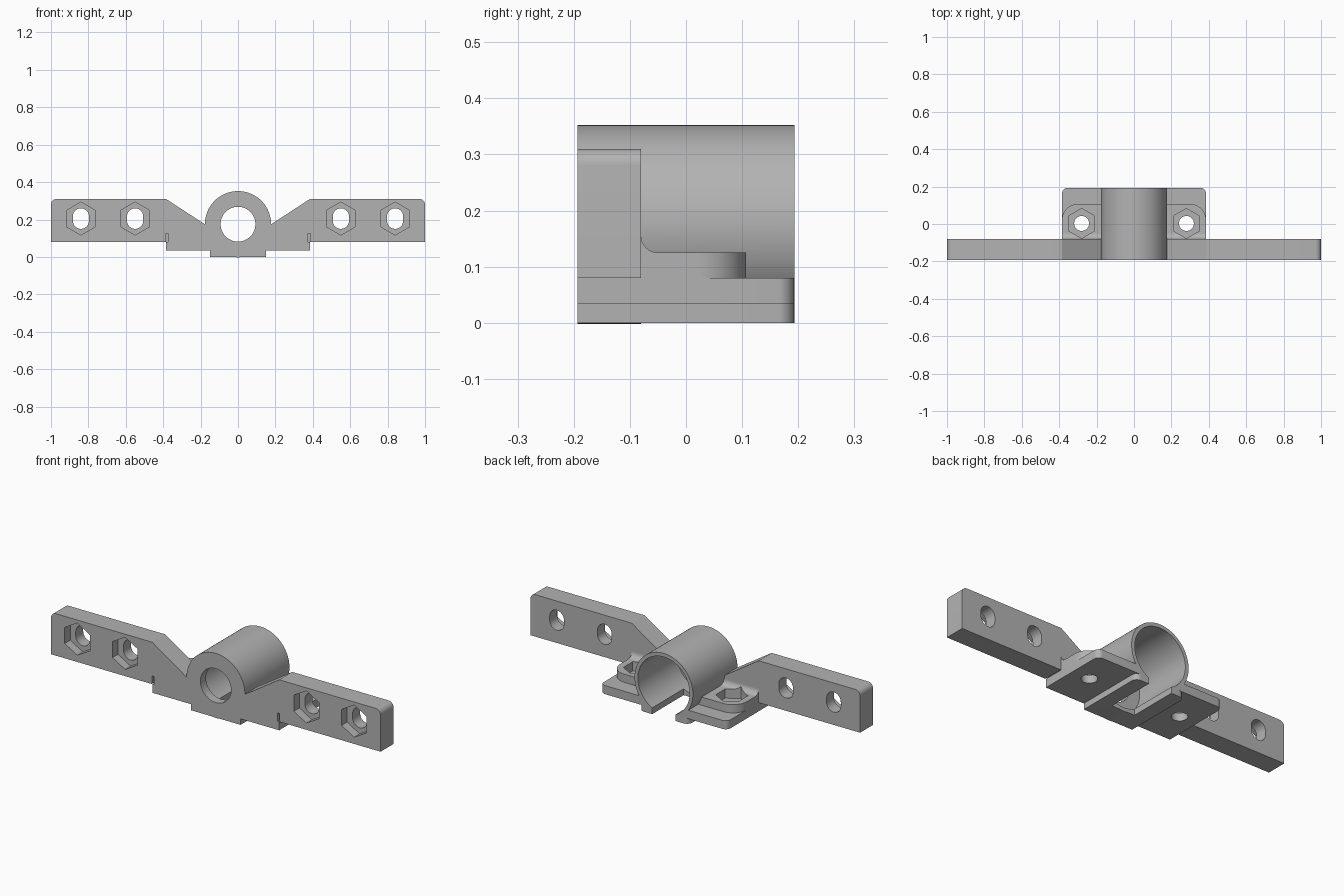
import bpy, bmesh, math
from mathutils import Vector

if "Cube" in bpy.data.objects:
    bpy.data.objects.remove(bpy.data.objects["Cube"], do_unlink=True)

FRONT, WALL, BACK = -0.193, -0.08, 0.193   # main depths
PLATE, DECK, BOSS = 0.033, 0.08, 0.125     # main heights
TUBE_Z, TUBE_R = 0.175, 0.177

grey = bpy.data.materials.new("plain_grey")
grey.use_nodes = True
grey.diffuse_color = (0.45, 0.45, 0.45, 1)
grey.node_tree.nodes["Principled BSDF"].inputs["Base Color"].default_value = (0.45, 0.45, 0.45, 1)


def prism(name, points, axis, lo, hi):
    """Extrude a 2D outline along an axis."""
    place = {"x": lambda u, v, d: (d, u, v),
             "y": lambda u, v, d: (u, d, v),
             "z": lambda u, v, d: (u, v, d)}[axis]
    bm = bmesh.new()
    face = bm.faces.new([bm.verts.new(place(u, v, lo)) for u, v in points])
    out = bmesh.ops.extrude_face_region(bm, geom=[face])
    move = Vector(place(0, 0, hi - lo))
    bmesh.ops.translate(bm, vec=move, verts=[g for g in out["geom"] if isinstance(g, bmesh.types.BMVert)])
    bmesh.ops.recalc_face_normals(bm, faces=bm.faces)
    mesh = bpy.data.meshes.new(name)
    bm.to_mesh(mesh)
    bm.free()
    mesh.materials.append(grey)
    obj = bpy.data.objects.new(name, mesh)
    bpy.context.collection.objects.link(obj)
    return obj


def arc(cx, cy, r, start, end, n):
    steps = [math.radians(start + (end - start) * i / n) for i in range(n + 1)]
    return [(cx + r * math.cos(a), cy + r * math.sin(a)) for a in steps]


def circle(cx, cy, r, n=64, turn=0):
    return arc(cx, cy, r, turn, turn + 360, n)[:-1]


def rect(x0, x1, y0, y1):
    return [(x0, y0), (x1, y0), (x1, y1), (x0, y1)]


def round_back(half, r):
    """Plan outline with rounded rear corners."""
    return ([(-half, FRONT), (half, FRONT)] + arc(half - r, BACK - r, r, 0, 90, 8)
            + arc(r - half, BACK - r, r, 90, 180, 8))


def combine(body, other, operation):
    mod = body.modifiers.new(operation, "BOOLEAN")
    mod.operation, mod.solver, mod.object = operation, "EXACT", other
    bpy.context.view_layer.objects.active = body
    bpy.ops.object.modifier_apply(modifier=mod.name)
    bpy.data.objects.remove(other, do_unlink=True)


# Front wall with two arms and sloping shoulders
half = [(0.385, PLATE), (0.385, DECK), (1, DECK)] + arc(0.97, 0.28, 0.03, 0, 90, 8) + [(0.385, 0.31), (0.178, 0.175)]
outline = half + [(-x, z) for x, z in reversed(half)]
bracket = prism("rod_bracket", outline, "y", FRONT, WALL)

# Base plate, foot pad and tube
solids = [prism("base_plate", round_back(0.385, 0.03), "z", PLATE, DECK),
          prism("foot_pad", round_back(0.15, 0.03), "z", 0, 0.06),
          prism("tube", circle(0, TUBE_Z, TUBE_R, 96), "y", FRONT, BACK)]

# Nut bosses with a fillet against the wall
for s in (1, -1):
    plan = [(0.12, -0.1), (0.385, -0.1)] + arc(0.3, 0.022, 0.085, 0, 90, 12) + [(0.12, 0.107)]
    solids.append(prism("nut_boss", [(s * x, y) for x, y in plan], "z", 0.06, BOSS))
    fillet = [(-0.1, 0.11), (-0.05, 0.11)] + arc(-0.05, 0.155, 0.03, 270, 180, 8) + [(-0.1, 0.155)]
    solids.append(prism("boss_fillet", fillet, "x", *sorted((s * 0.14, s * 0.385))))
for part in solids:
    combine(bracket, part, "UNION")

# Bore, wider rear bore and the slot through the foot
cuts = [prism("bore", circle(0, TUBE_Z, 0.093), "y", -0.3, 0.3),
        prism("rear_bore", circle(0, TUBE_Z, 0.157, 96), "y", -0.145, 0.3),
        prism("foot_slot", rect(-0.07, 0.07, WALL, 0.3), "z", -0.1, 0.1)]

for s in (1, -1):
    # Slotted bolt holes with hexagonal nut pockets in the arms
    for x in (0.55, 0.84):
        slot = arc(s * x, 0.217, 0.043, 0, 180, 16) + arc(s * x, 0.193, 0.043, 180, 360, 16)
        cuts.append(prism("arm_slot", slot, "y", -0.3, 0))
        cuts.append(prism("arm_nut_pocket", circle(s * x, 0.205, 0.088, 6, 30), "y", -0.3, -0.145))
    # Vertical bolt holes with nut pockets in the bosses
    cuts.append(prism("boss_hole", circle(s * 0.28, 0.003, 0.04, 32), "z", -0.1, 0.2))
    cuts.append(prism("boss_nut_pocket", circle(s * 0.28, 0.003, 0.08, 6, 30), "z", 0.075, 0.2))
    # Relief notch where each arm meets the base
    cuts.append(prism("relief_notch", rect(*sorted((s * 0.375, s * 0.388)), DECK, BOSS), "y", -0.3, WALL))
for part in cuts:
    combine(bracket, part, "DIFFERENCE")

# Smooth curved faces, keep edges crisp
bpy.ops.object.select_all(action="DESELECT")
bracket.select_set(True)
bpy.context.view_layer.objects.active = bracket
bpy.ops.object.shade_smooth_by_angle(angle=math.radians(30))
